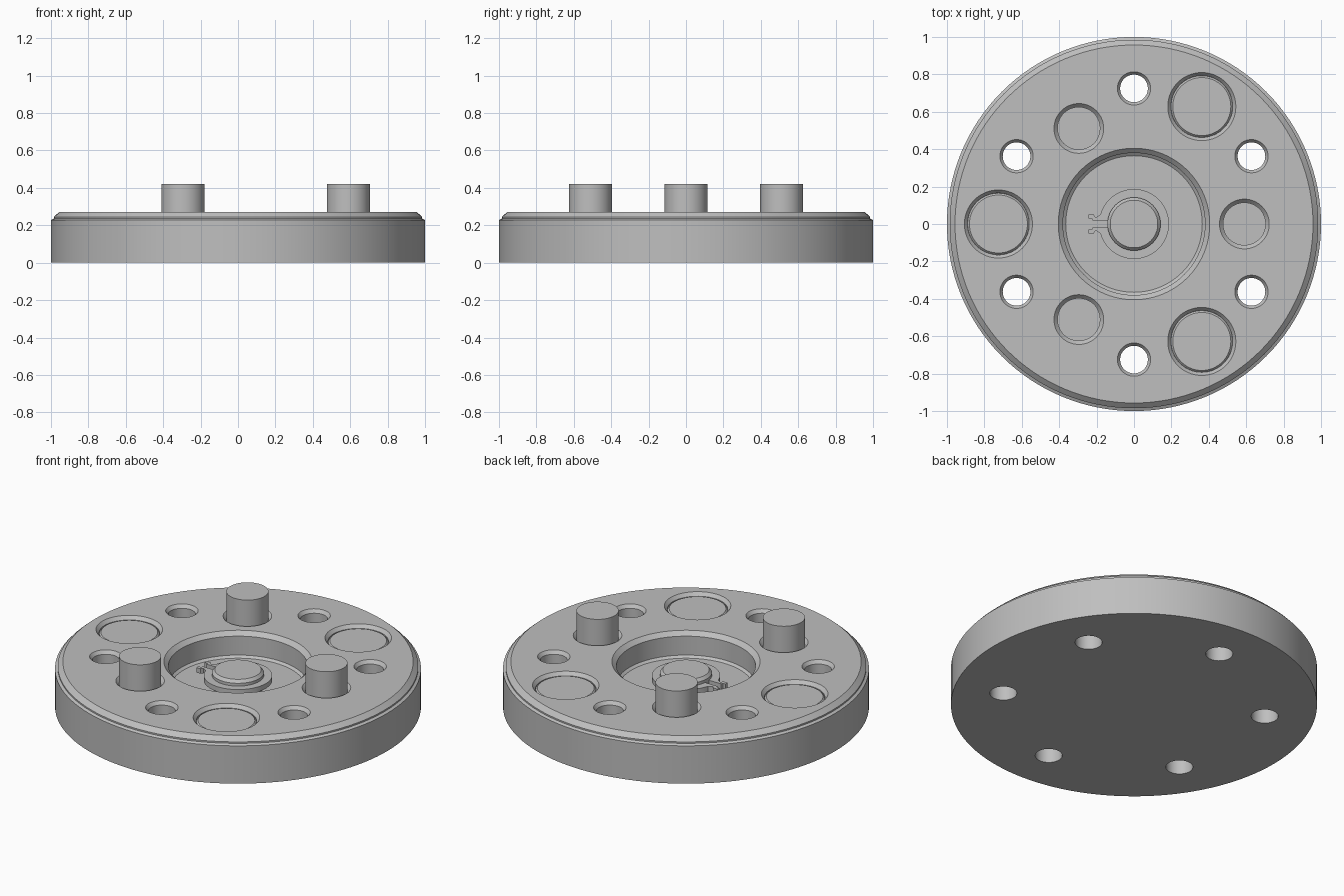
import bpy, bmesh, math
from math import cos, sin, radians, pi

if "Cube" in bpy.data.objects:
    bpy.data.objects.remove(bpy.data.objects["Cube"])

steel = bpy.data.materials.new("grey_steel")
steel.diffuse_color = (0.52, 0.52, 0.52, 1)
steel.use_nodes = True
steel.node_tree.nodes["Principled BSDF"].inputs["Base Color"].default_value = steel.diffuse_color


def finish(name, bm):
    bmesh.ops.recalc_face_normals(bm, faces=bm.faces[:])
    mesh = bpy.data.meshes.new(name)
    bm.to_mesh(mesh)
    bm.free()
    mesh.materials.append(steel)
    ob = bpy.data.objects.new(name, mesh)
    bpy.context.collection.objects.link(ob)
    return ob


def activate(ob):
    bpy.ops.object.select_all(action='DESELECT')
    ob.select_set(True)
    bpy.context.view_layer.objects.active = ob


def smooth(ob):
    activate(ob)
    bpy.ops.object.shade_smooth_by_angle(angle=radians(20))


def lathe(bm, profile, x=0, y=0, n=64):
    """Closed turned solid from (radius, z) points, bottom to top."""
    rings = [[bm.verts.new((x + r * cos(2 * pi * i / n), y + r * sin(2 * pi * i / n), z))
              for i in range(n)] for r, z in profile]
    for a, b in zip(rings, rings[1:]):
        for i in range(n):
            j = (i + 1) % n
            bm.faces.new((a[i], a[j], b[j], b[i]))
    bm.faces.new(rings[0][::-1])
    bm.faces.new(rings[-1])


def turned(name, profile, x=0, y=0, n=64):
    bm = bmesh.new()
    lathe(bm, profile, x, y, n)
    return finish(name, bm)


def around(radius, angles):
    return [(radius * cos(radians(a)), radius * sin(radians(a))) for a in angles]


TOP = 0.27
caps = around(0.725, (60, 180, 300))
pins = around(0.59, (0, 120, 240))
bolts = around(0.725, range(30, 390, 60))

# Main disc with stepped, chamfered rim
disc = turned("disc_body", [(1, 0), (1, 0.228), (0.985, 0.236), (0.985, 0.245), (0.957, TOP)], n=128)

# Cutters for the recess, pockets and through holes
bm = bmesh.new()
up = TOP + 0.02
lathe(bm, [(0.365, 0.12), (0.38, 0.132), (0.38, 0.246), (0.405, TOP), (0.405, up)], n=96)
for x, y in caps:
    lathe(bm, [(0.165, 0.235), (0.165, 0.25), (0.182, TOP), (0.182, up)], x, y)
for x, y in pins:
    lathe(bm, [(0.115, 0.235), (0.115, 0.25), (0.133, TOP), (0.133, up)], x, y)
for x, y in bolts:
    lathe(bm, [(0.074, -0.05), (0.074, 0.25), (0.089, TOP), (0.089, up)], x, y, 48)
cutter = finish("hole_cutter", bm)
cutter.hide_render = True
mod = disc.modifiers.new("holes", 'BOOLEAN')
mod.operation, mod.object, mod.solver = 'DIFFERENCE', cutter, 'EXACT'
activate(disc)
bpy.ops.object.modifier_apply(modifier=mod.name)
bpy.data.objects.remove(cutter)
smooth(disc)

# Recessed caps and tall drive pins
for i, (x, y) in enumerate(caps, 1):
    smooth(turned(f"round_cap_{i}", [(0.1645, 0.2), (0.1645, 0.243), (0.155, 0.253)], x, y))
for i, (x, y) in enumerate(pins, 1):
    smooth(turned(f"drive_pin_{i}", [(0.115, 0.2), (0.115, 0.42)], x, y))

# Central shaft end with chamfered tip
smooth(turned("shaft_end", [(0.142, 0.1), (0.142, 0.205), (0.127, 0.222)]))

# Retaining ring: open band with two hooked ears at the gap
outline = []
R, r, gap = 0.187, 0.138, 0.018
a_out, a_in = math.asin(0.05 / R), math.asin(gap / r)
steps = 48
for i in range(steps + 1):
    a = pi - a_out - 2 * (pi - a_out) * i / steps
    outline.append((R * cos(a), R * sin(a)))
ear = [(-0.205, 0.034), (-0.215, 0.05), (-0.243, 0.05), (-0.243, 0.030),
       (-0.226, 0.030), (-0.222, gap), (-0.20, gap)]
outline += [(x, -y) for x, y in ear]
for i in range(steps + 1):
    a = -(pi - a_in) + 2 * (pi - a_in) * i / steps
    outline.append((r * cos(a), r * sin(a)))
outline += ear[::-1]

bm = bmesh.new()
face = bm.faces.new([bm.verts.new((x, y, 0.158)) for x, y in outline])
ext = bmesh.ops.extrude_face_region(bm, geom=[face])
bmesh.ops.translate(bm, vec=(0, 0, 0.03),
                    verts=[v for v in ext["geom"] if isinstance(v, bmesh.types.BMVert)])
bmesh.ops.triangulate(bm, faces=[f for f in bm.faces if len(f.verts) > 4])
smooth(finish("retaining_ring", bm))
